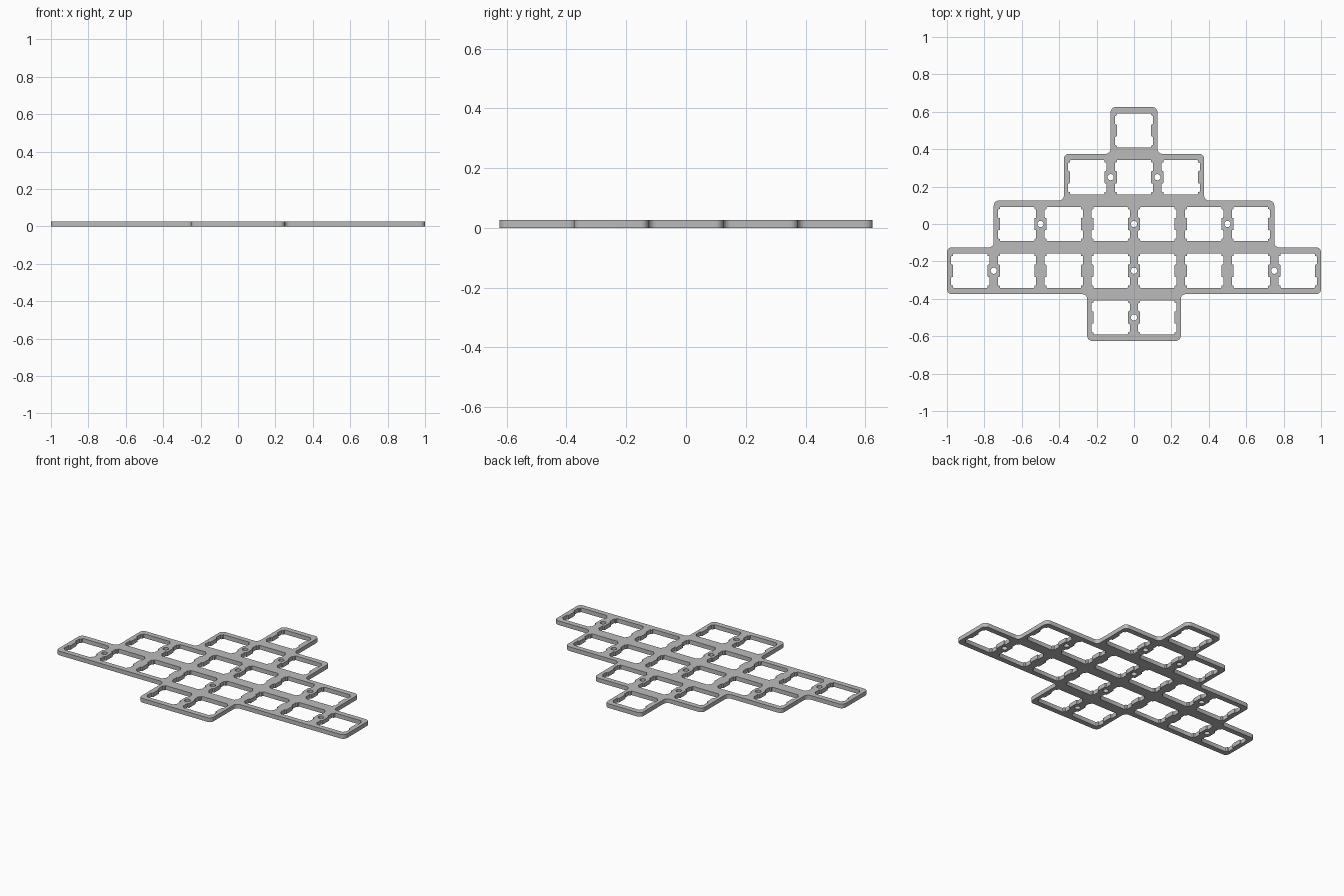
import bpy
from math import cos, sin, pi, radians
from mathutils import Vector

if "Cube" in bpy.data.objects:
    bpy.data.objects.remove(bpy.data.objects["Cube"], do_unlink=True)

PITCH = 0.25          # spacing of the openings
UNIT = PITCH / 19.05  # one millimetre
THICK = 0.026
ROWS = {0.5: 1, 0.25: 3, 0.0: 6, -0.25: 8, -0.5: 2}  # row centre: openings


def fillet(points, radius, steps=6):
    """Round every right-angled corner of a closed outline."""
    result = []
    for i, point in enumerate(points):
        p = Vector(point)
        a = (Vector(points[i - 1]) - p).normalized() * radius
        b = (Vector(points[(i + 1) % len(points)]) - p).normalized() * radius
        for k in range(steps + 1):
            t = k / steps * pi / 2
            result.append(p + a * (1 - sin(t)) + b * (1 - cos(t)))
    return result


def mirrored(half):
    return half + [(-x, y) for x, y in reversed(half)]


curve = bpy.data.curves.new("switch_plate", "CURVE")
curve.dimensions = "2D"
curve.fill_mode = "BOTH"
curve.extrude = THICK / 2


def add_loop(points, cx=0, cy=0):
    spline = curve.splines.new("POLY")
    spline.points.add(len(points) - 1)
    for target, (x, y) in zip(spline.points, points):
        target.co = (x + cx, y + cy, 0, 1)
    spline.use_cyclic_u = True


# Stepped outer outline
half = []
for y, count in ROWS.items():
    x = count * PITCH / 2
    half += [(x, y + PITCH / 2), (x, y - PITCH / 2)]
add_loop(fillet(mirrored(half), 0.027, 8))

# Square openings with two clip notches on each side
inner, outer = 7 * UNIT, 7.8 * UNIT
side = [(inner, 7), (inner, 6), (outer, 6), (outer, 2.5), (inner, 2.5)]
side = [(x, y * UNIT) for x, y in side]
side += [(x, -y) for x, y in reversed(side)]
opening = fillet(mirrored(side), 0.3 * UNIT, 2)
for y, count in ROWS.items():
    for i in range(count):
        add_loop(opening, (i - (count - 1) / 2) * PITCH, y)

# Round screw holes between openings
circle = [(0.0165 * cos(k * pi / 12), 0.0165 * sin(k * pi / 12)) for k in range(24)]
for x, y in [(0.125, 0.25), (0.5, 0), (0, 0), (0.75, -0.25), (0, -0.25), (0, -0.5)]:
    for sx in {x, -x}:
        add_loop(circle, sx, y)

# Turn the profile into a solid plate
plate = bpy.data.objects.new("switch_plate", curve)
bpy.context.collection.objects.link(plate)
plate.location.z = THICK / 2
bpy.ops.object.select_all(action="DESELECT")
plate.select_set(True)
bpy.context.view_layer.objects.active = plate
bpy.ops.object.convert(target="MESH")
plate = bpy.context.object
bpy.ops.object.mode_set(mode="EDIT")
bpy.ops.mesh.select_all(action="SELECT")
bpy.ops.mesh.remove_doubles(threshold=0.0001)
bpy.ops.mesh.normals_make_consistent(inside=False)
bpy.ops.object.mode_set(mode="OBJECT")
bpy.ops.object.shade_smooth_by_angle(angle=radians(30))

# Plain grey finish
grey = bpy.data.materials.new("plate_grey")
grey.use_nodes = True
color = (0.5, 0.5, 0.5, 1)
grey.diffuse_color = color
grey.node_tree.nodes["Principled BSDF"].inputs["Base Color"].default_value = color
plate.data.materials.clear()
plate.data.materials.append(grey)
